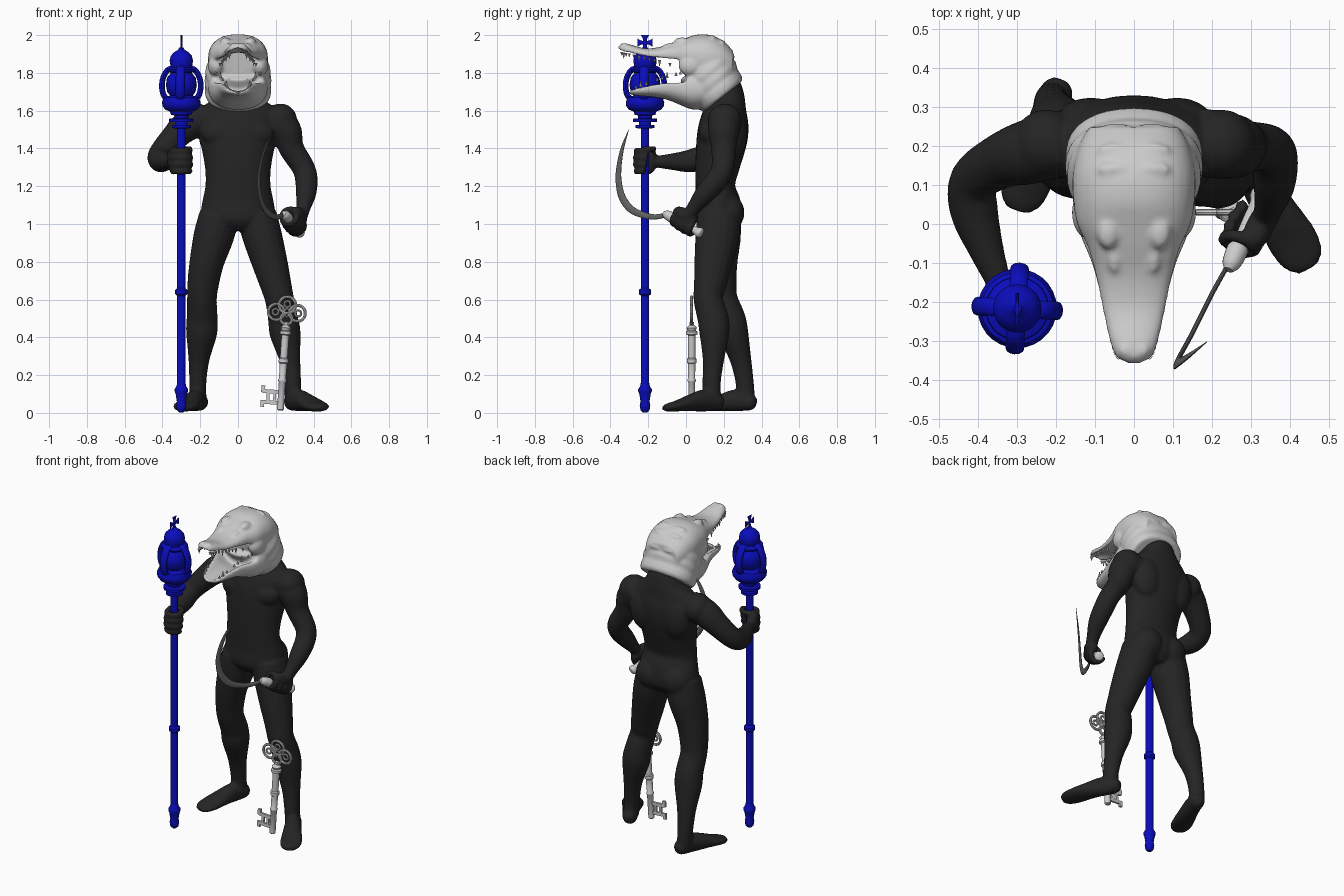
import bpy, bmesh, math
from mathutils import Vector, Matrix

X, Y, Z = Vector((1, 0, 0)), Vector((0, 1, 0)), Vector((0, 0, 1))


def material(name, rgb):
    m = bpy.data.materials.new(name)
    m.diffuse_color = (*rgb, 1)
    return m


def finish(bm, name, mat=None, voxel=None, smooth=4):
    bmesh.ops.recalc_face_normals(bm, faces=bm.faces)
    me = bpy.data.meshes.new(name)
    bm.to_mesh(me)
    bm.free()
    ob = bpy.data.objects.new(name, me)
    bpy.context.collection.objects.link(ob)
    if mat:
        me.materials.append(mat)
    bpy.ops.object.select_all(action='DESELECT')
    bpy.context.view_layer.objects.active = ob
    ob.select_set(True)
    if voxel:
        r = ob.modifiers.new("fuse", 'REMESH')
        r.mode, r.voxel_size, r.use_smooth_shade = 'VOXEL', voxel, True
        s = ob.modifiers.new("soften", 'SMOOTH')
        s.factor, s.iterations = 0.5, smooth
    else:
        bpy.ops.object.shade_smooth_by_angle(angle=math.radians(40))
    return ob


def skin(bm, rings):
    vs = [[bm.verts.new(p) for p in r] for r in rings]
    n = len(vs[0])
    for a, b in zip(vs, vs[1:]):
        for i in range(n):
            bm.faces.new((a[i], a[(i + 1) % n], b[(i + 1) % n], b[i]))
    bm.faces.new(vs[0])
    bm.faces.new(vs[-1])


def ring(c, u, v, n=24, p=2.0, groove=0):
    # superellipse; groove = -1 / +1 hollows the lower / upper side
    out = []
    for i in range(n):
        a = 2 * math.pi * i / n
        cs, sn = [math.copysign(abs(f) ** (2 / p), f) for f in (math.cos(a), math.sin(a))]
        if groove * sn > 0:
            sn *= 1 - 1.35 * sn * sn
        out.append(c + u * cs + v * sn)
    return out


def spline(pts, sub):
    # Catmull-Rom through every component, radii included
    P = [Vector(p) for p in pts]
    P = [P[0] * 2 - P[1]] + P + [P[-1] * 2 - P[-2]]
    out = []
    for a, b, c, d in zip(P, P[1:], P[2:], P[3:]):
        for k in range(sub):
            t = k / sub
            out.append(0.5 * (2 * b + (c - a) * t + (2 * a - 5 * b + 4 * c - d) * t * t
                              + (3 * b - a - 3 * c + d) * t ** 3))
    return out + [P[-2]]


def tube(bm, pts, ref=X, n=16, sub=4, fat=1):
    # swept ellipse; each point is x, y, z, radius[, second radius]
    q = spline([tuple(p) + (p[3],) if len(p) == 4 else tuple(p) for p in pts], sub)
    c = [Vector(p[:3]) for p in q]
    rings = []
    for i, p in enumerate(q):
        t = (c[min(i + 1, len(c) - 1)] - c[max(i - 1, 0)]).normalized()
        u = (ref - t * t.dot(ref)).normalized()
        rings.append(ring(c[i], u * max(p[3] * fat, .0008), t.cross(u) * max(p[4] * fat, .0008), n))
    skin(bm, rings)


def lathe(bm, prof, x=0, y=0, n=28):
    skin(bm, [ring(Vector((x, y, z)), X * r, Y * r, n) for r, z in prof])


def blob(bm, c, r, seg=20):
    m = Matrix.Translation(c) @ Matrix.Diagonal((*r, 1))
    bmesh.ops.create_uvsphere(bm, u_segments=seg, v_segments=seg // 2 + 2, radius=1, matrix=m)


def box(bm, c, s):
    bmesh.ops.create_cube(bm, size=1, matrix=Matrix.Translation(c) @ Matrix.Diagonal((*s, 1)))


def fist(bm, c, axis, palm, sign, grip):
    c, axis = Vector(c), Vector(axis).normalized()
    p = Vector(palm)
    p = (p - axis * p.dot(axis)).normalized()
    b = axis.cross(p) * sign

    def arc(h, a0, a1, r, fat):
        pts = []
        for k in range(6):
            a = math.radians(a0 + (a1 - a0) * k / 5)
            pts.append((*(c + axis * h + (p * math.cos(a) + b * math.sin(a)) * r), fat))
        tube(bm, pts, axis, 10, 2)
    for k in range(4):
        arc(-.056 + .036 * k, -25, 195 + 8 * k, grip + .004 * (k in (1, 2)), .0175)
    arc(.062, 0, -170, grip, .017)
    tube(bm, [(*(c + p * grip + b * -.015 + axis * h), f) for h, f in
              ((-.06, .022), (-.02, .034), (.03, .036), (.065, .024))], b, 12, 3)


black = material("black", (.018, .018, .018))
blue = material("blue", (.003, .004, .5))
steel = material("steel", (.13, .13, .13))
SX, SY = -.30, -.217

# body: torso, limbs and fists fused
bm = bmesh.new()
torso = [(.965, .17, .08, .08), (1.02, .17, .188, .122), (1.1, .17, .192, .122), (1.2, .155, .173, .105),
         (1.3, .165, .175, .117), (1.4, .182, .193, .13), (1.48, .195, .208, .135), (1.56, .205, .215, .125),
         (1.62, .213, .185, .105), (1.67, .215, .125, .095), (1.72, .205, .1, .088), (1.78, .17, .09, .08)]
tube(bm, [(0, y, z, a, b) for z, y, a, b in torso], n=28)
for s in (-1, 1):
    blob(bm, (s * .085, .218, 1.06), (.1, .092, .1))
    blob(bm, (s * .09, .13, 1.48), (.105, .062, .075))
    blob(bm, (s * .11, .25, 1.48), (.1, .075, .14))
    blob(bm, (s * .225, .205, 1.55), (.088, .09, .088))
tube(bm, [(-.17, .21, 1.56, .085), (-.27, .185, 1.52, .084), (-.345, .16, 1.45, .071),
          (-.412, .11, 1.37, .063), (-.41, .03, 1.335, .062), (-.378, -.07, 1.33, .045),
          (-.352, -.14, 1.33, .034), (-.345, -.18, 1.33, .03)])
tube(bm, [(.17, .21, 1.56, .088), (.25, .2, 1.5, .085), (.283, .2, 1.4, .067), (.345, .195, 1.3, .061),
          (.362, .165, 1.235, .06), (.36, .1, 1.16, .054), (.347, .045, 1.09, .039), (.335, .01, 1.04, .034)], Y)
tube(bm, [(.1, .175, 1.04, .1, .108), (.13, .165, .93, .098, .108), (.167, .145, .8, .089, .095),
          (.2, .128, .68, .078, .081), (.22, .118, .6, .072, .073), (.238, .143, .5, .074, .077),
          (.25, .15, .42, .077, .074), (.275, .145, .28, .052, .053), (.29, .135, .15, .042, .045),
          (.293, .14, .06, .042, .048)], fat=1.07)
tube(bm, [(-.1, .175, 1.04, .1, .108), (-.13, .175, .93, .1, .108), (-.165, .172, .8, .086, .095),
          (-.185, .182, .68, .078, .081), (-.191, .195, .6, .074, .074), (-.19, .235, .5, .077, .075),
          (-.193, .252, .42, .077, .074), (-.207, .29, .28, .052, .053), (-.213, .312, .15, .042, .045),
          (-.21, .315, .06, .042, .048)], fat=1.07)
for heel, toe in (((.272, .185), (.442, -.1)), ((-.192, .36), (-.295, .05))):
    h, t = Vector(heel), Vector(toe)
    tube(bm, [(*h.lerp(t, k), z, a, b) for k, z, a, b in
              ((-.03, .05, .022, .026), (.05, .055, .042, .043), (.3, .066, .048, .058), (.55, .054, .057, .046),
               (.8, .038, .066, .03), (.96, .03, .056, .023), (1.05, .026, .03, .015))])
fist(bm, (SX, SY, 1.335), Z, (-1, .25, 0), 1, .045)
fist(bm, (.292, -.005, 1.012), (-.35, -.8, .48), (.85, -.1, .4), -1, .042)
finish(bm, "body", black, .008, 6)

# reptile head: stations are y, bottom z, top z, half width
upper = [(-.357, 1.915, 1.94, .018), (-.34, 1.893, 1.955, .046), (-.3, 1.885, 1.952, .062),
         (-.22, 1.868, 1.93, .08), (-.14, 1.85, 1.937, .096), (-.06, 1.825, 1.965, .118), (0, 1.795, 1.985, .146),
         (.06, 1.76, 2.003, .156), (.13, 1.74, 2.0, .158), (.2, 1.74, 1.968, .142), (.25, 1.77, 1.915, .115)]
lower = [(-.3, 1.69, 1.715, .03), (-.265, 1.68, 1.738, .062), (-.18, 1.673, 1.768, .086),
         (-.1, 1.658, 1.795, .108), (-.03, 1.63, 1.812, .137), (.04, 1.605, 1.835, .155), (.12, 1.615, 1.84, .16)]
bm = bmesh.new()
for st, g in ((upper, -1), (lower, 1)):
    skin(bm, [ring(Vector((0, y, (a + b) / 2)), X * w, Z * (b - a) / 2, 32, 2.3, g if y < .0 else 0)
              for y, a, b, w in spline(st, 3)])
# neck with slanted hem and skin folds
tilt = Vector((0, .78, .62))
skin(bm, [ring(Vector((0, y, z)), X * w, tilt * r, 32, 2.2) for y, z, w, r in
          ((.194, 1.675, .165, .132), (.187, 1.69, .174, .142), (.17, 1.715, .177, .144), (.162, 1.73, .172, .141),
           (.148, 1.76, .178, .15), (.135, 1.785, .171, .148), (.12, 1.81, .173, .155), (.09, 1.86, .15, .157))])
for s in (-1, 1):
    blob(bm, (s * .066, -.02, 1.962), (.03, .045, .026))
    blob(bm, (s * .05, -.075, 1.94), (.02, .05, .018))
    blob(bm, (s * .022, -.325, 1.945), (.018, .018, .014))
    blob(bm, (s * .115, .03, 1.84), (.045, .07, .06))
    for k in range(3):
        blob(bm, (s * .045, .14 + .05 * k, 1.985 - .025 * k * k), (.05, .018, .014))
finish(bm, "reptile_head", None, .0085, 3)

# teeth along both jaws
bm = bmesh.new()
for st, d, count in ((upper, -1, 11), (lower, 1, 9)):
    row = spline(st, 3)[3:15]
    for k in range(count):
        y, a, b, w = row[k * (len(row) - 1) // (count - 1)]
        ln = .032 if k % 4 == 1 else .018
        z = (a + .016 if d < 0 else b - .02) + d * ln * .4
        for s in (-1, 1):
            m = Matrix.Translation((s * w * .86, y, z))
            if d < 0:
                m = m @ Matrix.Rotation(math.pi, 4, 'X')
            bmesh.ops.create_cone(bm, cap_ends=True, segments=8, radius1=.008, radius2=.0015, depth=ln, matrix=m)
finish(bm, "teeth")

# staff: turned shaft, caged head, cross finial
bm = bmesh.new()
lathe(bm, [(.012, .003), (.024, .015), (.028, .04), (.024, .06), (.03, .1), (.036, .115), (.036, .125),
           (.026, .14), (.022, .16), (.022, .62), (.033, .63), (.033, .65), (.022, .66), (.022, 1.505),
           (.05, 1.508), (.05, 1.523), (.032, 1.525), (.032, 1.54), (.064, 1.541), (.064, 1.557), (.037, 1.56),
           (.037, 1.575), (.055, 1.578), (.06, 1.595), (.085, 1.605), (.1, 1.625), (.102, 1.645), (.092, 1.67),
           (.06, 1.68), (.075, 1.7), (.082, 1.735), (.076, 1.775), (.055, 1.8), (.075, 1.806), (.08, 1.818),
           (.055, 1.828), (.059, 1.845), (.062, 1.865), (.056, 1.89), (.038, 1.91), (.018, 1.922), (.01, 1.935)], SX, SY)
for k in range(4):
    a = k * math.pi / 2 - .06
    ca, sa = math.cos(a), math.sin(a)
    tube(bm, [(SX + ca * r, SY + sa * r, z, .024, .015) for r, z in
              ((.075, 1.66), (.095, 1.685), (.103, 1.73), (.096, 1.775), (.075, 1.812), (.05, 1.825))],
         Vector((-sa, ca, 0)), 12)
# flared cross arms
for dy, dz in ((1, 0), (-1, 0), (0, 1), (0, -1)):
    tube(bm, [(SX, SY + dy * d, 1.96 + dz * d, .005, w) for d, w in ((0, .009), (.02, .011), (.04, .022))], X, 12)
finish(bm, "staff", blue)

# sickle: flat tapering blade and turned handle
bm = bmesh.new()
tube(bm, [(.25, -.09, 1.05, .006, .012), (.2, -.18, 1.038, .006, .015), (.15, -.28, 1.07, .006, .02),
          (.12, -.335, 1.135, .006, .021), (.11, -.356, 1.22, .006, .018), (.117, -.355, 1.3, .005, .015),
          (.143, -.337, 1.4, .004, .01), (.187, -.303, 1.5, .001, .001)], Vector((.9, -.44, 0)), 10, 5)
finish(bm, "sickle_blade", steel)
bm = bmesh.new()
h0, h1 = Vector((.243, -.118, 1.058)), Vector((.332, .085, .947))
tube(bm, [(*h0.lerp(h1, t), r) for t, r in ((0, .012), (.08, .024), (.25, .028), (.35, .02), (.6, .02),
                                            (.82, .02), (.92, .028), (.98, .024), (1, .008))])
finish(bm, "sickle_handle")

# key: turned stem, notched bit, lobed openwork bow
bm = bmesh.new()
lathe(bm, [(.012, 0), (.018, .006), (.018, .15), (.022, .155), (.022, .165), (.018, .17), (.02, .25), (.026, .255),
           (.026, .275), (.02, .28), (.02, .4), (.03, .405), (.03, .42), (.022, .425), (.028, .44), (.012, .455),
           (.012, .47)], n=20)
for x, z, w, h in ((-.055, .04, .09, .02), (-.055, .098, .09, .02), (-.035, .07, .014, .06), (-.098, .032, .02, .036),
                   (-.098, .11, .02, .036), (-.07, .058, .016, .026), (-.07, .084, .016, .026)):
    box(bm, (x, 0, z), (w, .014, h))


def loop(x, z, r, fat):
    tube(bm, [(x + r * math.cos(a), 0, z + r * math.sin(a), fat) for a in
              [math.pi * k / 8 for k in range(17)]], Y, 8, 2)


for x, z, r in ((-.056, .52, .042), (.056, .52, .042), (0, .56, .044), (0, .487, .03)):
    loop(x, z, r, .008)
for x, z in ((-.06, .52), (.06, .52), (0, .565)):
    loop(x, z, .016, .006)
for s in (-1, 1):
    tube(bm, [(0, 0, .495, .003), (s * .018, 0, .52, .008), (0, 0, .545, .003)], Y, 8)
key = finish(bm, "key")
key.location = (.224, .03, .012)
key.rotation_euler = (0, math.radians(3.8), 0)
